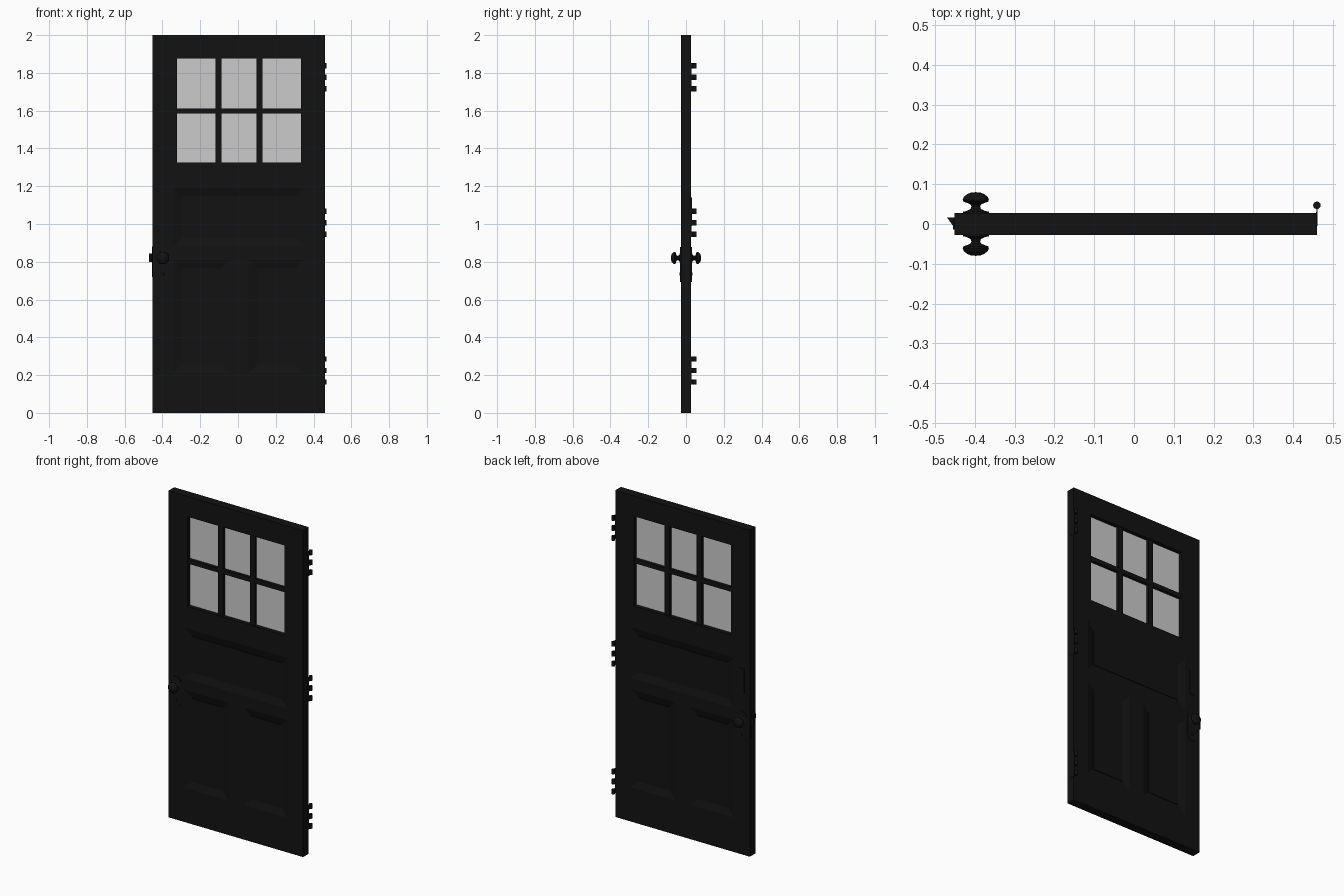
import bpy, bmesh, math
from mathutils import Vector

if "Cube" in bpy.data.objects:
    bpy.data.objects.remove(bpy.data.objects["Cube"])

black = bpy.data.materials.new("black_paint")
black.diffuse_color = (0.006, 0.006, 0.006, 1)
black.use_nodes = True
black.node_tree.nodes["Principled BSDF"].inputs["Base Color"].default_value = black.diffuse_color
HY = 0.0275          # half thickness of the door
CX = 0.005           # middle of the door leaf


def finish(name, bm, mat=black, smooth=False):
    bmesh.ops.remove_doubles(bm, verts=bm.verts, dist=1e-5)
    bmesh.ops.recalc_face_normals(bm, faces=bm.faces)
    me = bpy.data.meshes.new(name)
    bm.to_mesh(me)
    bm.free()
    ob = bpy.data.objects.new(name, me)
    bpy.context.collection.objects.link(ob)
    if mat:
        me.materials.append(mat)
    if smooth:
        bpy.ops.object.select_all(action='DESELECT')
        ob.select_set(True)
        bpy.context.view_layer.objects.active = ob
        bpy.ops.object.shade_smooth_by_angle(angle=math.radians(40))
    return ob


def box(name, x0, x1, y0, y1, z0, z1, mat=black):
    bm = bmesh.new()
    bmesh.ops.create_cube(bm, size=1)
    for v in bm.verts:
        v.co = Vector(((x0 + x1) / 2 + v.co.x * (x1 - x0),
                       (y0 + y1) / 2 + v.co.y * (y1 - y0),
                       (z0 + z1) / 2 + v.co.z * (z1 - z0)))
    return finish(name, bm, mat)


def prism(name, pts, offset, smooth=False):
    # Extrude a flat outline along an offset vector
    bm = bmesh.new()
    f = bm.faces.new([bm.verts.new(p) for p in pts])
    r = bmesh.ops.extrude_face_region(bm, geom=[f], use_keep_orig=True)
    bmesh.ops.translate(bm, vec=offset,
                        verts=[g for g in r["geom"] if isinstance(g, bmesh.types.BMVert)])
    return finish(name, bm, smooth=smooth)


def lathe(name, prof, x, z, side, steps=32):
    # Profile of (radius, distance from the door centre) turned about y
    bm = bmesh.new()
    vs = [bm.verts.new((x + r, side * d, z)) for r, d in prof]
    es = [bm.edges.new(p) for p in zip(vs, vs[1:])]
    bmesh.ops.spin(bm, geom=vs + es, cent=(x, 0, z), axis=(0, 1, 0),
                   angle=math.tau, steps=steps)
    return finish(name, bm, smooth=True)


# Openings: one window and three panels (x0, x1, z0, z1)
window = (CX - 0.328, CX + 0.328, 1.325, 1.875)
panels = [(CX - 0.35, CX + 0.35, 0.88, 1.19),
          (CX - 0.35, CX - 0.05, 0.21, 0.81),
          (CX + 0.05, CX + 0.35, 0.21, 0.81)]
holes = [window] + panels

# Door frame: stiles and rails as one slab with the openings left out
xs = sorted({-0.452, 0.46} | {h[i] for h in holes for i in (0, 1)})
zs = sorted({0.0, 2.0} | {h[i] for h in holes for i in (2, 3)})
bm = bmesh.new()
for a, b in zip(xs, xs[1:]):
    for c, d in zip(zs, zs[1:]):
        mx, mz = (a + b) / 2, (c + d) / 2
        if not any(h[0] < mx < h[1] and h[2] < mz < h[3] for h in holes):
            bm.faces.new([bm.verts.new((x, -HY, z)) for x, z in ((a, c), (b, c), (b, d), (a, d))])
bmesh.ops.remove_doubles(bm, verts=bm.verts, dist=1e-5)
r = bmesh.ops.extrude_face_region(bm, geom=bm.faces[:], use_keep_orig=True)
bmesh.ops.translate(bm, vec=(0, 2 * HY, 0),
                    verts=[g for g in r["geom"] if isinstance(g, bmesh.types.BMVert)])
# The panel openings are closed by the panels, so their walls go
walls = []
for f in bm.faces:
    c = f.calc_center_median()
    if abs(c.y) < 0.01 and 0.1 < c.z < 1.25 and -0.4 < c.x < 0.4:
        walls.append(f)
bmesh.ops.delete(bm, geom=walls, context='FACES')
finish("door_frame", bm)

# Panels: a sloped border sinking to a slightly raised field, on both faces
for n, (x0, x1, z0, z1) in enumerate(panels):
    bm = bmesh.new()
    for s in (-1, 1):
        prev = None
        for inset, y in ((0, HY), (0.045, 0.015), (0.045, 0.019)):
            ring = [bm.verts.new((x, s * y, z)) for x, z in (
                (x0 + inset, z0 + inset), (x1 - inset, z0 + inset),
                (x1 - inset, z1 - inset), (x0 + inset, z1 - inset))]
            if prev:
                for i in range(4):
                    j = (i + 1) % 4
                    bm.faces.new((prev[i], prev[j], ring[j], ring[i]))
            prev = ring
        bm.faces.new(prev)
    finish(f"panel_{n + 1}", bm)

# Window glass and glazing bars
x0, x1, z0, z1 = window
box("window_glass", x0, x1, -0.003, 0.003, z0, z1, None)
for n, x in enumerate((CX - 0.108, CX + 0.108)):
    box(f"vertical_bar_{n + 1}", x - 0.016, x + 0.016, -0.022, 0.022, z0, z1)
box("horizontal_bar", x0, x1, -0.0215, 0.0215, 1.585, 1.612)

# Knobs, escutcheon plates and key collars on both faces
KX, KZ = -0.398, 0.82
knob = [(0, 0.08), (0.012, 0.079), (0.022, 0.075), (0.03, 0.068), (0.033, 0.061),
        (0.031, 0.056), (0.022, 0.053), (0.013, 0.049), (0.011, 0.044),
        (0.013, 0.038), (0.02, 0.034), (0.03, 0.031)]
collar = [(0, 0.034), (0.007, 0.034), (0.009, 0.03)]
for s, label in ((-1, "front"), (1, "back")):
    lathe(f"{label}_knob", knob, KX, KZ, s)
    lathe(f"{label}_key_collar", collar, KX, 0.735, s, 16)
    pts = []
    for i in range(24):
        a = math.tau * (i + 0.5) / 24
        zc = 0.845 if math.sin(a) > 0 else 0.725
        pts.append((KX + 0.033 * math.cos(a), s * 0.027, zc + 0.033 * math.sin(a)))
    prism(f"{label}_escutcheon", pts, (0, s * 0.004, 0), True)

# Small plate above the back knob
box("back_upper_plate", KX - 0.018, KX + 0.018, 0.027, 0.032, 0.99, 1.14)

# Latch in the free edge
box("latch_plate", -0.455, -0.451, -0.014, 0.016, 0.72, 0.88)
prism("latch_bolt", [(-0.453, 0.016, 0.8), (-0.47, 0.016, 0.8), (-0.453, -0.008, 0.8)],
      (0, 0, 0.045))

# Hinges: leaf on the edge and three spaced knuckles
for h, zc in enumerate((0.224, 1.007, 1.777)):
    box(f"hinge_leaf_{h + 1}", 0.458, 0.4615, -0.005, 0.03, zc - 0.075, zc + 0.075)
    for k in (-1, 0, 1):
        z = zc + k * 0.061
        box(f"hinge_arm_{h + 1}_{k + 2}", 0.4585, 0.4615, 0.028, 0.045, z - 0.014, z + 0.014)
        pts = [(0.46 + 0.0095 * math.cos(math.tau * i / 16),
                0.047 + 0.0095 * math.sin(math.tau * i / 16), z - 0.014) for i in range(16)]
        prism(f"hinge_knuckle_{h + 1}_{k + 2}", pts, (0, 0, 0.028), True)
